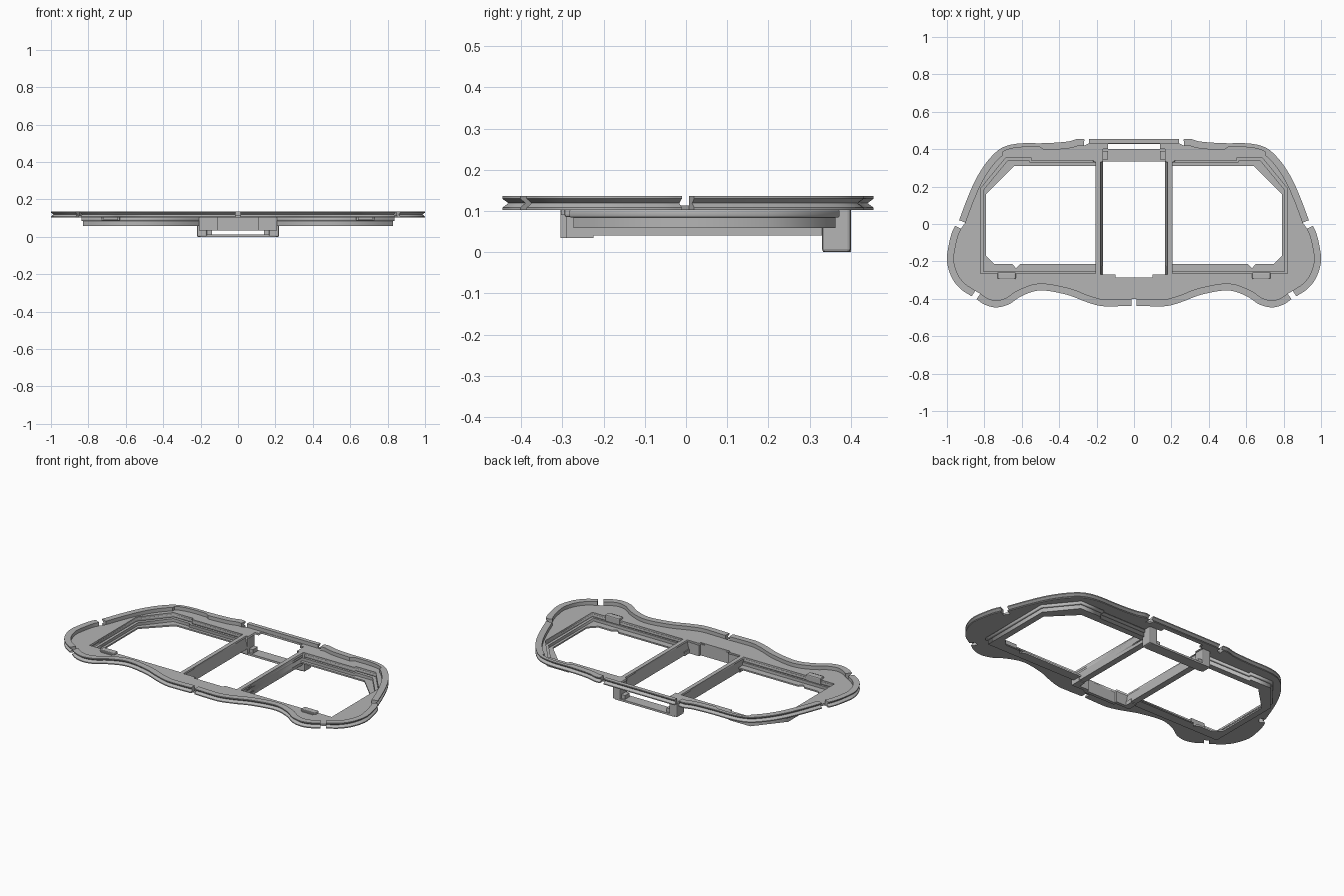
import bpy
import bmesh
from mathutils import Vector

if "Cube" in bpy.data.objects:
    bpy.data.objects.remove(bpy.data.objects["Cube"])

grey = bpy.data.materials.new("satin_grey")
grey.use_nodes = True
grey.diffuse_color = (0.46, 0.46, 0.46, 1)
grey.node_tree.nodes["Principled BSDF"].inputs["Base Color"].default_value = (0.46, 0.46, 0.46, 1)


def add_object(name, mesh):
    mesh.materials.clear()
    mesh.materials.append(grey)
    obj = bpy.data.objects.new(name, mesh)
    bpy.context.collection.objects.link(obj)
    return obj


def from_bmesh(name, bm):
    bmesh.ops.recalc_face_normals(bm, faces=bm.faces)
    mesh = bpy.data.meshes.new(name)
    bm.to_mesh(mesh)
    bm.free()
    return add_object(name, mesh)


def prism(name, loops, z0, z1, round_edge=0.0):
    """Flat profile with holes, extruded from z0 to z1."""
    curve = bpy.data.curves.new(name, "CURVE")
    curve.dimensions = "2D"
    curve.fill_mode = "BOTH"
    curve.extrude = (z1 - z0) / 2 - round_edge
    curve.bevel_depth = round_edge
    curve.bevel_resolution = 2
    curve.offset = -round_edge
    for loop in loops:
        spline = curve.splines.new("POLY")
        spline.points.add(len(loop) - 1)
        for point, (x, y) in zip(spline.points, loop):
            point.co = (x, y, 0, 1)
        spline.use_cyclic_u = True
    temp = bpy.data.objects.new("temp", curve)
    bpy.context.collection.objects.link(temp)
    bpy.context.view_layer.update()
    graph = bpy.context.evaluated_depsgraph_get()
    mesh = bpy.data.meshes.new_from_object(temp.evaluated_get(graph))
    mesh.name = name
    bpy.data.objects.remove(temp)
    obj = add_object(name, mesh)
    obj.location.z = (z0 + z1) / 2
    return obj


def box(name, x, y, z, bevel=0.0):
    bm = bmesh.new()
    bmesh.ops.create_cube(bm, size=1)
    for v in bm.verts:
        v.co = [sum(r) / 2 + c * (r[1] - r[0]) for r, c in zip((x, y, z), v.co)]
    obj = from_bmesh(name, bm)
    if bevel:
        mod = obj.modifiers.new("bevel", "BEVEL")
        mod.width, mod.segments = bevel, 2
    return obj


def smooth_path(points, steps=6):
    """Catmull-Rom curve through the points."""
    p = [Vector(q) for q in points]
    p = [2 * p[0] - p[1]] + p + [2 * p[-1] - p[-2]]
    out = []
    for a, b, c, d in zip(p, p[1:], p[2:], p[3:]):
        for i in range(steps):
            t = i / steps
            out.append(0.5 * (2 * b + (c - a) * t + (2 * a - 5 * b + 4 * c - d) * t * t
                              + (3 * b - a - 3 * c + d) * t ** 3))
    return out + [p[-2]]


def inward_normals(path, closed=False):
    n, out = len(path), []
    for i in range(n):
        before = path[i - 1] if closed or i else path[i]
        after = path[(i + 1) % n] if closed or i < n - 1 else path[i]
        e1, e2 = path[i] - before, after - path[i]
        e1 = (e1 if e1.length else e2).normalized()
        e2 = (e2 if e2.length else e1).normalized()
        m1, m2 = Vector((-e1.y, e1.x)), Vector((-e2.y, e2.x))
        out.append((m1 + m2) / (1 + m1.dot(m2)))
    return out


def grow(loop, d):
    path = [Vector(p) for p in loop]
    return [p - n * d for p, n in zip(path, inward_normals(path, True))]


def mirrored(points):
    return [Vector((-x, y)) for x, y in reversed(points)]


# Outer rim paths, anticlockwise from the front centre
front = smooth_path([(.012, -.437), (.1, -.44), (.18, -.438), (.26, -.415), (.36, -.378),
                     (.5, -.355), (.6, -.385), (.67, -.43), (.74, -.446), (.8, -.43), (.842, -.402)])
side = smooth_path([(.868, -.387), (.93, -.345), (.975, -.285), (1, -.2), (.992, -.12),
                    (.975, -.05), (.957, -.01)])
corner = smooth_path([(.935, .02), (.89, .14), (.84, .25), (.78, .34), (.71, .405),
                      (.62, .43), (.48, .432), (.36, .44), (.3, .455), (.265, .453)])
back = [Vector((x, .455)) for x in (.24, .1, -.1, -.24)]
rims = {"left_front_rim": front, "left_side_rim": side, "left_back_rim": corner, "back_rim": back,
        "right_back_rim": mirrored(corner), "right_side_rim": mirrored(side),
        "right_front_rim": mirrored(front)}


def rim_width(p):
    if p.y > .37:
        if abs(p.x) < .25:
            return .025
        if .5 < abs(p.x) < .72:
            return .021
    return .037


# Raised rim with a V groove around its outside
plate_edge = []
for name, path in rims.items():
    bm = bmesh.new()
    rings = []
    for p, n in zip(path, inward_normals(path)):
        w = rim_width(p)
        section = [(0, .102), (0, .108), (.015, .119), (0, .130), (0, .136), (w, .136), (w, .102)]
        rings.append([bm.verts.new((p.x + n.x * d, p.y + n.y * d, z)) for d, z in section])
        plate_edge.append(p + n * (w - .002))
    for r, s in zip(rings, rings[1:]):
        for i in range(len(r)):
            j = (i + 1) % len(r)
            bm.faces.new((r[i], r[j], s[j], s[i]))
    bm.faces.new(rings[0])
    bm.faces.new(rings[-1])
    rim = from_bmesh(name, bm)
    bpy.ops.object.select_all(action="DESELECT")
    rim.select_set(True)
    bpy.context.view_layer.objects.active = rim
    bpy.ops.object.shade_smooth_by_angle(angle=0.5)

# Window profiles for the left half
hole = [(.205, -.265), (.82, -.265), (.82, .19), (.685, .355), (.55, .355), (.55, .34), (.205, .34)]
step = [(.205, -.255), (.805, -.255), (.805, .18), (.675, .338), (.56, .338), (.56, .328), (.205, .328)]
window = [(.205, -.215), (.61, -.215), (.63, -.237), (.65, -.215), (.745, -.215), (.79, -.17),
          (.79, .16), (.64, .31), (.205, .31)]
middle = [(.1, -.285), (.1, -.27), (.18, -.27), (.18, .335), (.165, .335), (.165, .4),
          (.14, .4), (.14, .428)]
middle = middle + mirrored(middle)


def flip(loop, s):
    return [(s * x, y) for x, y in loop]


# Flat plate
prism("plate", [plate_edge, middle, hole, flip(hole, -1)], .102, .114)

for label, s in (("left", 1), ("right", -1)):
    def span(a, b):
        return sorted((s * a, s * b))

    # Stepped tray around the window
    prism(label + "_tray_top", [flip(grow(hole, .018), s), flip(hole, s)], .084, .104, .005)
    prism(label + "_tray_step", [flip(grow(hole, .008), s), flip(step, s)], .066, .086)
    prism(label + "_tray_lip", [flip(grow(hole, .008), s), flip(window, s)], .059, .068)

    # Divider beside the middle opening
    bm = bmesh.new()
    ends = [[bm.verts.new((s * x, y, z)) for x, z in
             ((.167, .04), (.205, .04), (.205, .104), (.18, .104))] for y in (-.275, .345)]
    for i in range(4):
        j = (i + 1) % 4
        bm.faces.new((ends[0][i], ends[0][j], ends[1][j], ends[1][i]))
    for end in ends:
        bm.faces.new(end)
    from_bmesh(label + "_divider", bm)
    box(label + "_divider_foot", span(.167, .208), (-.285, -.225), (.035, .06))
    box(label + "_front_panel", span(.1, .208), (-.29, -.27), (.035, .104))

    # Handle side and clip
    box(label + "_handle_side", span(.165, .22), (.33, .4), (0, .11), .008)
    box(label + "_handle_foot", span(.14, .19), (.345, .39), (.003, .036))
    box(label + "_clip", span(.632, .73), (-.295, -.258), (.085, .126), .006)
    box(label + "_clip_hook", span(.642, .72), (-.304, -.29), (.09, .12))

# Middle front panel and handle bar
box("middle_front_panel", (-.11, .11), (-.305, -.285), (.035, .112))
box("handle_bar", (-.2, .2), (.333, .4), (0, .012))
